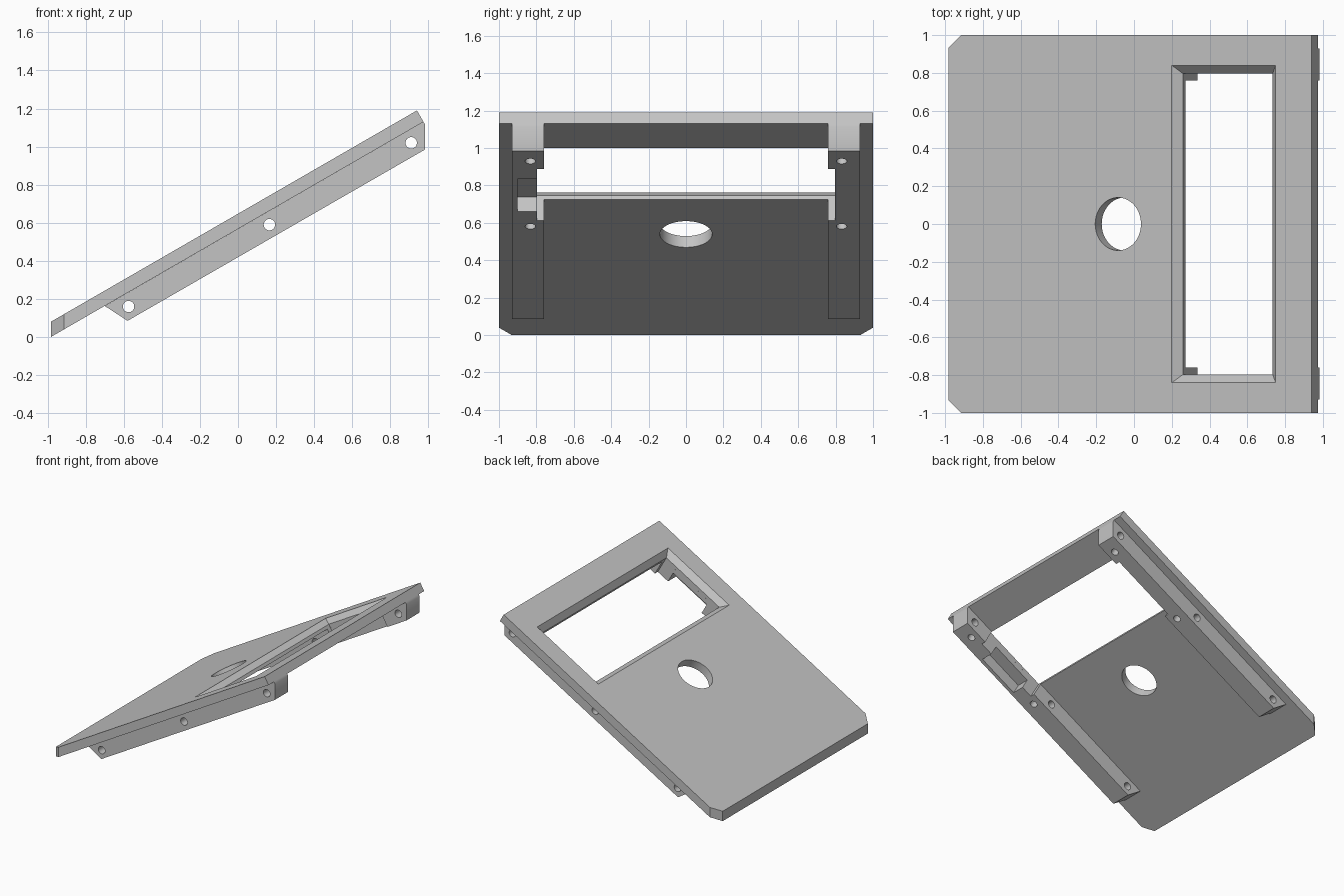
import bpy, bmesh, math
from mathutils import Matrix, Vector

if "Cube" in bpy.data.objects:
    bpy.data.objects.remove(bpy.data.objects["Cube"])

grey = bpy.data.materials.new("plain grey")
grey.use_nodes = True
grey.diffuse_color = (0.55, 0.55, 0.55, 1)
grey.node_tree.nodes["Principled BSDF"].inputs["Base Color"].default_value = (0.55, 0.55, 0.55, 1)

# Local frame on the sloping top surface: x up the slope, z out of the surface
SLOPE = Matrix.Translation((0, 0, 0.647)) @ Matrix.Rotation(math.radians(-30), 4, 'Y')
THICK = 0.069


def add_object(name, bm, matrix=Matrix()):
    bm.transform(matrix)
    bmesh.ops.recalc_face_normals(bm, faces=bm.faces)
    mesh = bpy.data.meshes.new(name)
    bm.to_mesh(mesh)
    bm.free()
    obj = bpy.data.objects.new(name, mesh)
    bpy.context.collection.objects.link(obj)
    return obj


def side_profile(name, points, y0, y1):
    """Extrude an x-z outline along y."""
    bm = bmesh.new()
    face = bm.faces.new([bm.verts.new((x, y0, z)) for x, z in points])
    ext = bmesh.ops.extrude_face_region(bm, geom=[face])
    moved = [v for v in ext["geom"] if isinstance(v, bmesh.types.BMVert)]
    bmesh.ops.translate(bm, verts=moved, vec=(0, y1 - y0, 0))
    return add_object(name, bm)


def box_cutter(lo, hi, flare=0):
    """Box on the slope; flare widens its top on every side."""
    lo, hi = Vector(lo), Vector(hi)
    bm = bmesh.new()
    bmesh.ops.create_cube(bm, size=1)
    for v in bm.verts:
        grow = flare if v.co.z > 0 else 0
        for i in range(3):
            v.co[i] = hi[i] + grow * (i < 2) if v.co[i] > 0 else lo[i] - grow * (i < 2)
    return add_object("cutter", bm, SLOPE)


def round_cutter(radius, depth, matrix, segments=32):
    bm = bmesh.new()
    bmesh.ops.create_cone(bm, cap_ends=True, segments=segments, radius1=radius,
                          radius2=radius, depth=depth)
    return add_object("cutter", bm, matrix)


def carve(obj, cutters):
    """Subtract all cutters, then finish the material and shading."""
    for c in cutters:
        c.hide_render = True
        mod = obj.modifiers.new("cut", 'BOOLEAN')
        mod.operation = 'DIFFERENCE'
        mod.solver = 'EXACT'
        mod.object = c
    deps = bpy.context.evaluated_depsgraph_get()
    mesh = bpy.data.meshes.new_from_object(obj.evaluated_get(deps))
    obj.modifiers.clear()
    obj.data = mesh
    for c in cutters:
        bpy.data.objects.remove(c)
    mesh.materials.clear()
    mesh.materials.append(grey)
    for o in bpy.context.selected_objects:
        o.select_set(False)
    obj.select_set(True)
    bpy.context.view_layer.objects.active = obj
    bpy.ops.object.shade_smooth_by_angle()


def window_cutter():
    return box_cutter((0.274, -0.797, -0.4), (0.823, 0.797, 0.1))


# Sloping top plate with clipped front corners, bevelled window and round hole
plate = side_profile("top_plate", [(-0.983, 0), (0.9745, 1.13), (0.94, 1.19), (-0.983, 0.08)], -1, 1)
cuts = [window_cutter(),
        box_cutter((0.274, -0.797, -0.043), (0.823, 0.797, 0.02), flare=0.063),
        round_cutter(0.14, 0.4, SLOPE @ Matrix.Translation((-0.097, 0, 0)), 64)]
for s in (-1, 1):
    corner = bmesh.new()
    bmesh.ops.create_cube(corner, size=0.4)
    # the cutter's inner face lies on the diagonal of the clipped corner
    d = 0.2 / math.sqrt(2)
    place = Matrix.Translation((-0.95 - d, s * (0.965 + d), 0.1)) @ Matrix.Rotation(math.radians(45), 4, 'Z')
    cuts.append(add_object("cutter", corner, place))
carve(plate, cuts)

# Support rails under both long edges
outline = [(-0.58, 0.085), (0.983, 0.985), (0.983, 1.115), (0.9745, 1.13), (-0.70, 0.163)]
for side, s in (("left", 1), ("right", -1)):
    rail = side_profile(side + "_rail", outline, s * 0.76, s * 0.93)
    cuts = [window_cutter()]
    # cross holes through the rail
    for x, z in ((0.91, 1.02), (0.165, 0.59), (-0.575, 0.16)):
        cuts.append(round_cutter(0.03, 0.5, Matrix.Translation((x, s * 0.845, z))
                                 @ Matrix.Rotation(math.radians(90), 4, 'X')))
    # blind screw holes in the underside
    for u in (0.908, 0.209):
        cuts.append(round_cutter(0.028, 0.2, SLOPE @ Matrix.Translation((u, s * 0.832, -0.2))))
    # pocket open to the window, on one rail only
    if s < 0:
        cuts.append(box_cutter((0.367, -0.9, -0.3), (0.717, -0.7, -0.107)))
    carve(rail, cuts)
